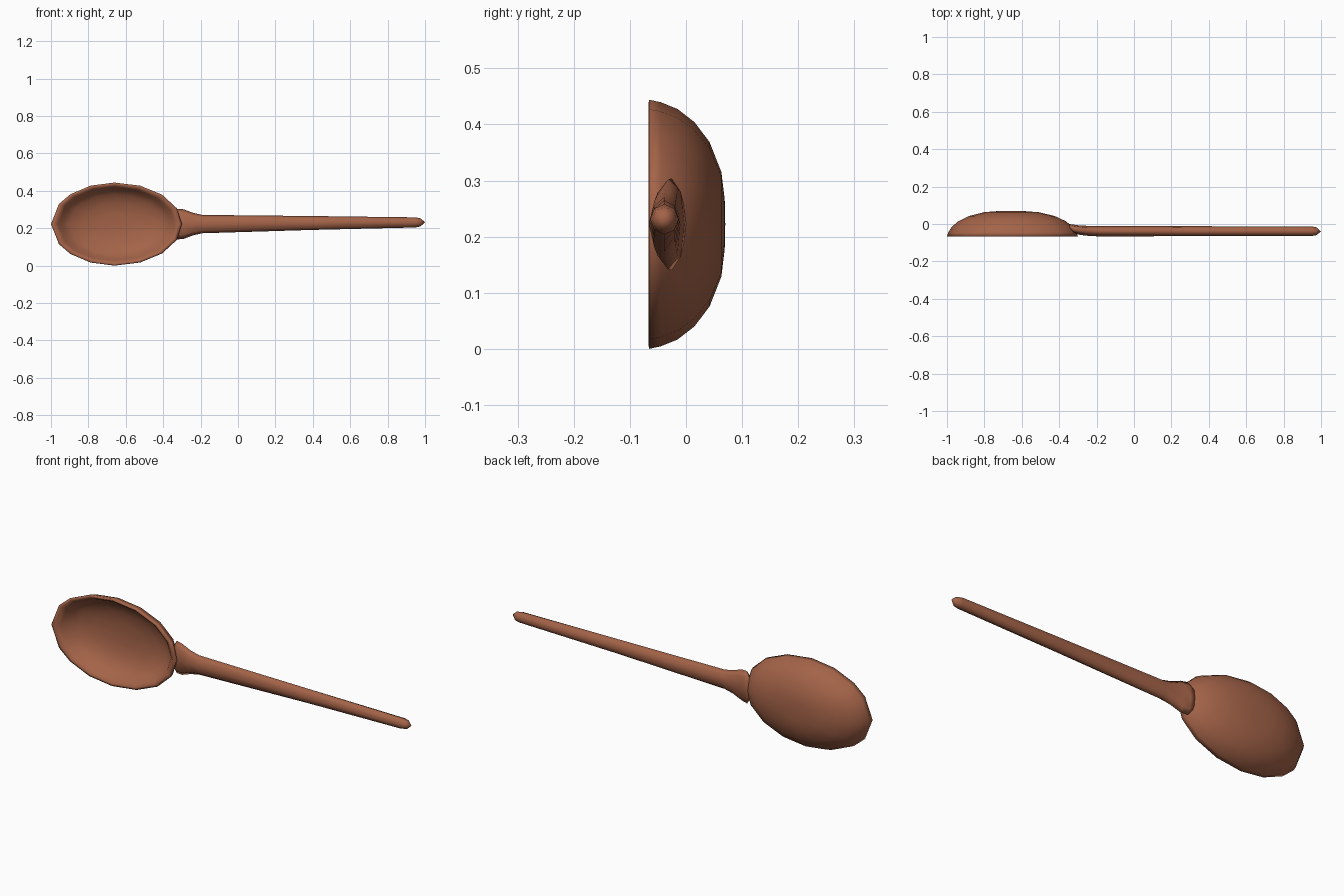
import bpy, bmesh
from math import sin, cos, pi, radians

if "Cube" in bpy.data.objects:
    bpy.data.objects.remove(bpy.data.objects["Cube"])

wood = bpy.data.materials.new("reddish brown wood")
wood.diffuse_color = (0.37, 0.125, 0.065, 1)
wood.use_nodes = True
wood.node_tree.nodes["Principled BSDF"].inputs["Base Color"].default_value = wood.diffuse_color


def loft(name, rings, start=None, end=None):
    """Skin a list of closed rings; close each end with a point."""
    bm = bmesh.new()
    vr = [[bm.verts.new(p) for p in r] for r in rings]
    n = len(vr[0])
    for a, b in zip(vr, vr[1:]):
        for i in range(n):
            j = (i + 1) % n
            bm.faces.new((a[i], a[j], b[j], b[i]))
    for ring, tip in ((vr[0], start), (vr[-1], end)):
        t = bm.verts.new(tip)
        for i in range(n):
            bm.faces.new((ring[i], ring[(i + 1) % n], t))
    bmesh.ops.recalc_face_normals(bm, faces=bm.faces)
    me = bpy.data.meshes.new(name)
    bm.to_mesh(me)
    bm.free()
    me.materials.append(wood)
    ob = bpy.data.objects.new(name, me)
    bpy.context.collection.objects.link(ob)
    for p in me.polygons:
        p.use_smooth = True
    return ob


# Bowl: 16-sided oval, outer shell, rounded rim, then hollow inside
CX, CZ = -0.66, 0.222
half = [0, 22.5, 45, 67.5, 90, 112, 134, 151]
angles = half + [180] + [360 - a for a in reversed(half[1:])]


def oval(s, y):
    pts = []
    for a in angles:
        c = cos(radians(a))
        rx = 0.36 if c > 0 else 0.34
        pts.append((CX + rx * s * c, y, CZ + 0.222 * s * sin(radians(a))))
    return pts


profile = [(.2, .069), (.42, .063), (.66, .042), (.82, .015), (.925, -.015),
           (.98, -.045), (1, -.066), (.95, -.067), (.89, -.05), (.83, -.02),
           (.71, .006), (.5, .028), (.25, .037)]
loft("bowl", [oval(s, y) for s, y in profile],
     (CX, .070, CZ), (CX, .039, CZ))

# Handle: flared neck flowing out of the bowl, tapered shaft, blunt tip
# each station: x, centre z, half height, front y, back y
stations = [(-.345, .222, .055, -.030, .000), (-.325, .222, .082, -.048, -.003),
            (-.29, .222, .079, -.058, -.008), (-.24, .222, .060, -.064, -.010),
            (-.19, .222, .049, -.066, -.011), (.40, .228, .037, -.065, -.012),
            (.95, .231, .027, -.064, -.013), (.975, .231, .022, -.060, -.018)]


def section(x, z, h, y0, y1):
    ym, yr = (y0 + y1) / 2, (y1 - y0) / 2
    return [(x, ym + yr * cos(k * pi / 4), z + h * sin(k * pi / 4))
            for k in range(8)]


loft("handle", [section(*s) for s in stations],
     (-.348, -.015, .222), (1.0, -.040, .232))
